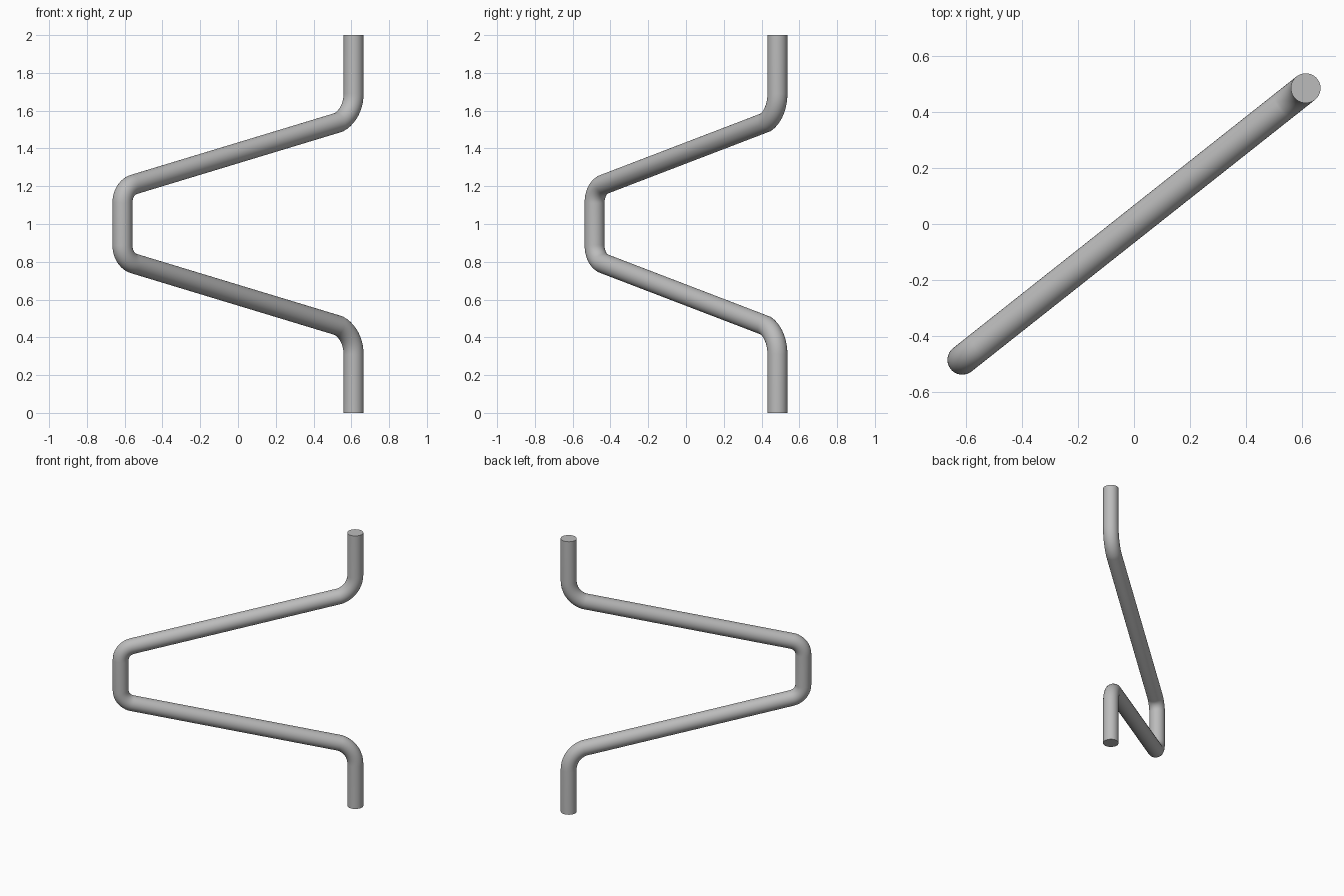
import bpy, bmesh, math
from mathutils import Vector

if "Cube" in bpy.data.objects:
    bpy.data.objects.remove(bpy.data.objects["Cube"], do_unlink=True)

RADIUS, SIDES, STEPS = 0.053, 32, 10
END = Vector((0.612, 0.484, 0))            # foot of the upright ends
REACH = END.length
ALONG = END.normalized()
ACROSS = Vector((0, 0, 1)).cross(ALONG)    # normal of the bending plane
UP = Vector((0, 0, 1))


def arc(s, z, radius, start, stop):
    """Points of a bend around (s, z) in the bending plane."""
    angles = [math.radians(start + (stop - start) * i / STEPS) for i in range(STEPS + 1)]
    return [(s + radius * math.cos(a), z + radius * math.sin(a)) for a in angles]


# Upper half of the centre line, mirrored about mid height
upper = [(REACH, 2)]
upper += arc(REACH - 0.165, 1.69, 0.165, 0, -67)
upper += arc(-REACH + 0.1, 1.112, 0.1, 103.4, 180)
path = upper + [(s, 2 - z) for s, z in reversed(upper)]
points = [ALONG * s + UP * z for s, z in path]

# Sweep a round section along the centre line with mitred joints
bm = bmesh.new()
rings = []
for i, p in enumerate(points):
    before = (p - points[i - 1]).normalized() if i else -UP
    after = (points[i + 1] - p).normalized() if i < len(points) - 1 else -UP
    tangent = (before + after).normalized()
    side = ACROSS.cross(tangent) / tangent.dot(before)
    ring = []
    for k in range(SIDES):
        a = math.tau * k / SIDES
        ring.append(bm.verts.new(p + RADIUS * (side * math.cos(a) + ACROSS * math.sin(a))))
    rings.append(ring)
for r, t in zip(rings, rings[1:]):
    for k in range(SIDES):
        n = (k + 1) % SIDES
        bm.faces.new((r[k], r[n], t[n], t[k]))
# Flat end caps
bm.faces.new(rings[0])
bm.faces.new(rings[-1])
bmesh.ops.recalc_face_normals(bm, faces=bm.faces)

mesh = bpy.data.meshes.new("bent_rod")
bm.to_mesh(mesh)
bm.free()
rod = bpy.data.objects.new("bent_rod", mesh)
bpy.context.collection.objects.link(rod)

# Plain grey material
grey = bpy.data.materials.new("plain grey")
grey.use_nodes = True
colour = (0.5, 0.5, 0.5, 1)
grey.diffuse_color = colour
grey.node_tree.nodes["Principled BSDF"].inputs["Base Color"].default_value = colour
mesh.materials.append(grey)

bpy.ops.object.select_all(action="DESELECT")
rod.select_set(True)
bpy.context.view_layer.objects.active = rod
bpy.ops.object.shade_smooth_by_angle(angle=math.radians(35))
